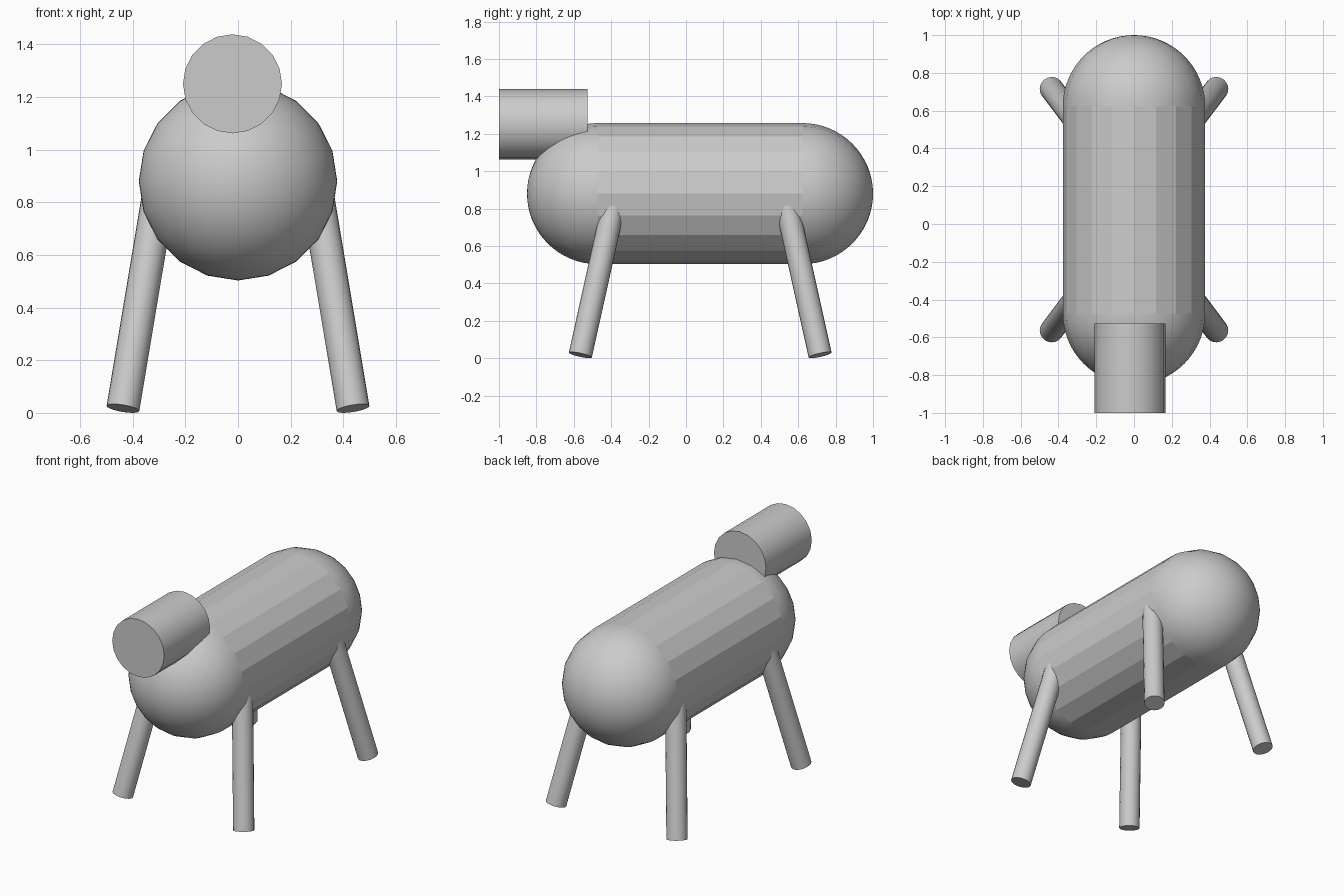
import bpy, bmesh, math
from mathutils import Vector, Matrix

if "Cube" in bpy.data.objects:
    bpy.data.objects.remove(bpy.data.objects["Cube"])

SIDES = 20
R = 0.377           # body radius
BZ = 0.88           # body axis height
Y0, Y1 = -0.473, 0.623


def finish(bm, name, smooth):
    mesh = bpy.data.meshes.new(name)
    bmesh.ops.recalc_face_normals(bm, faces=bm.faces[:])
    bm.to_mesh(mesh)
    bm.free()
    obj = bpy.data.objects.new(name, mesh)
    bpy.context.collection.objects.link(obj)
    if smooth:
        bpy.ops.object.select_all(action='DESELECT')
        obj.select_set(True)
        bpy.context.view_layer.objects.active = obj
        bpy.ops.object.shade_smooth_by_angle(angle=math.radians(40))
    return obj


def rod(name, a, b, r, smooth=True, caps=True):
    a, b = Vector(a), Vector(b)
    d = b - a
    bm = bmesh.new()
    bmesh.ops.create_cone(bm, cap_ends=caps, segments=SIDES, radius1=r, radius2=r, depth=d.length)
    rot = d.to_track_quat('Z', 'Y').to_matrix().to_4x4()
    bm.transform(Matrix.Translation((a + b) / 2) @ rot)
    return finish(bm, name, smooth)


def dome(name, y, side):
    bm = bmesh.new()
    bmesh.ops.create_uvsphere(bm, u_segments=SIDES, v_segments=32, radius=R)
    bm.transform(Matrix.Rotation(math.pi / 2, 4, 'X'))
    bmesh.ops.bisect_plane(bm, geom=bm.verts[:] + bm.edges[:] + bm.faces[:], dist=1e-5,
                           plane_co=(0, 0, 0), plane_no=(0, side, 0), clear_inner=True)
    bm.transform(Matrix.Translation((0, y, BZ)))
    return finish(bm, name, True)


# faceted barrel with smooth rounded ends
rod("body_barrel", (0, Y0, BZ), (0, Y1, BZ), R, smooth=False, caps=False)
dome("chest", Y0, -1)
dome("rump", Y1, 1)

# head, slightly off centre
rod("head", (-0.021, -1, 1.25), (-0.021, -0.527, 1.25), 0.188)

# splayed legs
for label, foot_y, lean in (("front", -0.565, 1), ("back", 0.717, -1)):
    for side, s in (("left", 1), ("right", -1)):
        h = 0.86
        rod(f"{label}_{side}_leg", (s * 0.437, foot_y, 0.017),
            (s * (0.437 - 0.167 * h), foot_y + lean * 0.222 * h, 0.017 + h), 0.063)
